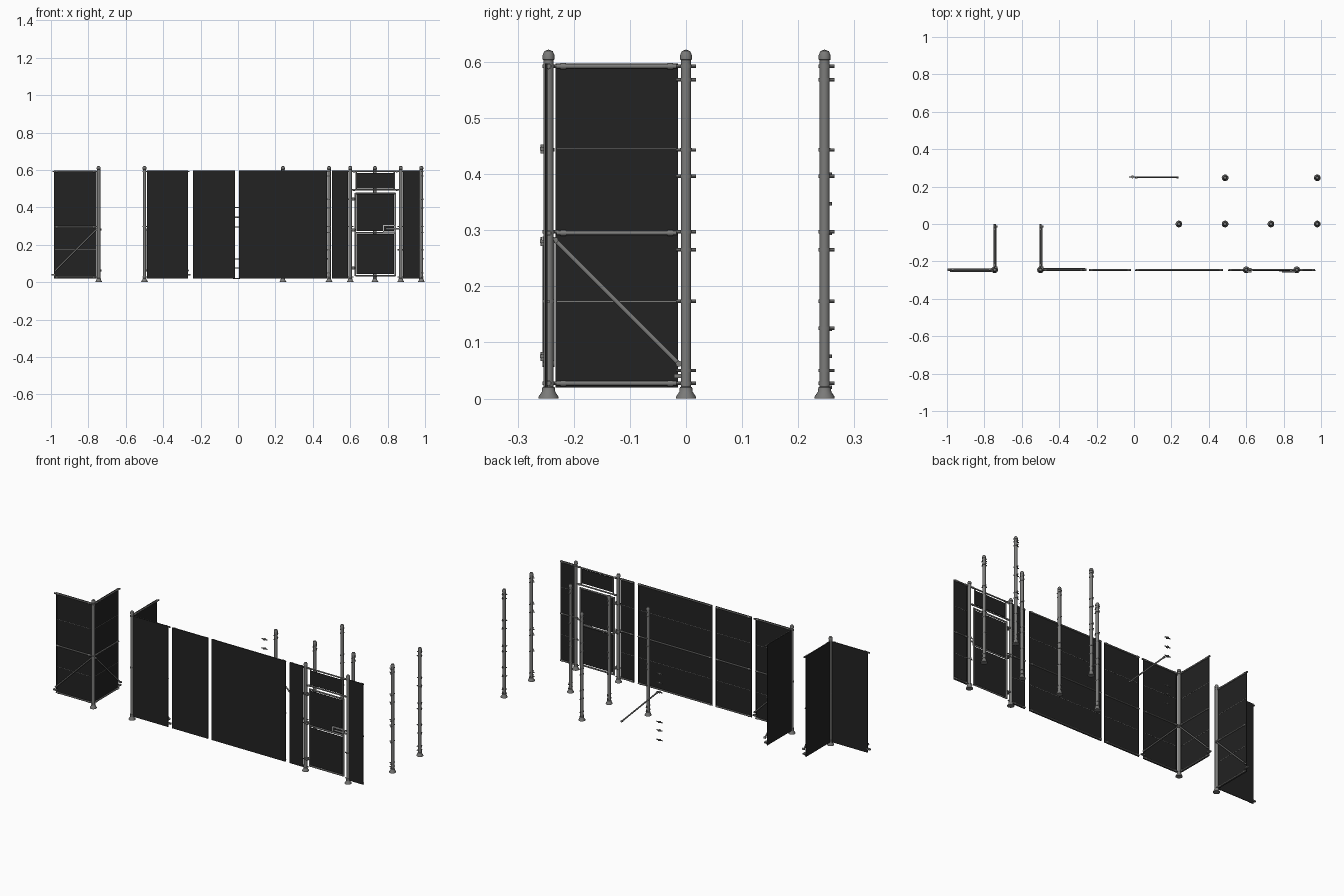
import bpy, bmesh, math
from mathutils import Matrix, Vector

if "Cube" in bpy.data.objects:
    bpy.data.objects.remove(bpy.data.objects["Cube"])


def material(name, c):
    m = bpy.data.materials.new(name)
    m.use_nodes = True
    m.diffuse_color = (*c, 1)
    m.node_tree.nodes["Principled BSDF"].inputs["Base Color"].default_value = (*c, 1)
    return m


MATS = [material("grey metal", (0.2, 0.2, 0.195)),
        material("dark cladding", (0.016, 0.016, 0.016)),
        material("pale steel", (0.5, 0.5, 0.5))]
METAL, DARK, PALE = range(3)


def paint(geom, mat):
    for f in {f for v in geom for f in v.link_faces}:
        f.material_index = mat


def box(bm, centre, size, mat=METAL):
    m = Matrix.Translation(centre) @ Matrix.Diagonal((*size, 1))
    paint(bmesh.ops.create_cube(bm, size=1, matrix=m)["verts"], mat)


def tube(bm, a, b, r, mat=METAL, sides=12):
    a, b = Vector(a), Vector(b)
    d = b - a
    m = Matrix.Translation((a + b) / 2) @ d.to_track_quat("Z", "Y").to_matrix().to_4x4()
    paint(bmesh.ops.create_cone(bm, cap_ends=True, segments=sides, radius1=r, radius2=r,
                                depth=d.length, matrix=m)["verts"], mat)


def finish(bm, name, loc=(0, 0, 0), angle=0):
    me = bpy.data.meshes.new(name)
    bmesh.ops.recalc_face_normals(bm, faces=bm.faces)
    bm.to_mesh(me)
    bm.free()
    ob = bpy.data.objects.new(name, me)
    for m in MATS:
        me.materials.append(m)
    bpy.context.collection.objects.link(ob)
    ob.location = loc
    ob.rotation_euler.z = math.radians(angle)
    bpy.ops.object.select_all(action="DESELECT")
    ob.select_set(True)
    bpy.context.view_layer.objects.active = ob
    bpy.ops.object.shade_smooth_by_angle(angle=math.radians(40))
    return ob


def clamp(bm, z, angles, r=0.0105):
    # collar with a tab towards each given direction
    tube(bm, (0, 0, z - 0.003), (0, 0, z + 0.003), r, sides=16)
    for a in angles:
        d = Vector((math.cos(math.radians(a)), math.sin(math.radians(a)), 0))
        c = Vector((0, 0, z))
        tube(bm, c + d * 0.007, c + d * 0.018, 0.003, sides=8)


CLAMP_Z = (0.027, 0.05, 0.125, 0.173, 0.265, 0.297, 0.396, 0.443, 0.568, 0.592)
POST_PROFILE = ((0.018, 0), (0.018, 0.003), (0.012, 0.012), (0.011, 0.02), (0.009, 0.021),
                (0.009, 0.603), (0.0105, 0.604), (0.0105, 0.612), (0.0075, 0.619), (0, 0.622))


def post(name, x, y, angles, levels=CLAMP_Z):
    bm = bmesh.new()
    vs = [bm.verts.new((r, 0, z)) for r, z in POST_PROFILE]
    es = [bm.edges.new(p) for p in zip(vs, vs[1:])]
    bmesh.ops.spin(bm, geom=vs + es, axis=(0, 0, 1), cent=(0, 0, 0), steps=20, angle=math.tau)
    bmesh.ops.remove_doubles(bm, verts=bm.verts, dist=0.0001)
    bmesh.ops.holes_fill(bm, edges=[e for e in bm.edges if e.is_boundary])
    for z in levels:
        clamp(bm, z, angles)
    finish(bm, name, (x, y, 0))


def rail(bm, a, b, z):
    tube(bm, (a, 0, z), (b, 0, z), 0.004)
    for u in (a + 0.012, b - 0.012):
        tube(bm, (u - 0.005, 0, z), (u + 0.005, 0, z), 0.0055)


def brace(bm, y):
    tube(bm, (0.012, y, 0.282), (0.232, y, 0.062), 0.004)
    for u, z in ((0.012, 0.282), (0.232, 0.062)):
        tube(bm, (u, y - 0.008, z), (u, y + 0.004, z), 0.0055)


def panel(name, loc, angle, start, end, side, braced=False):
    # cladding sheet on three rails; side says which face carries the rails
    bm = bmesh.new()
    mid, width = (start + end) / 2, end - start
    box(bm, (mid, -0.005 * side, 0.3085), (width, 0.002, 0.577), DARK)
    for u in (start, end):
        box(bm, (u, -0.004 * side, 0.3085), (0.003, 0.004, 0.577), DARK)
    for z in (0.027, 0.295, 0.592):
        rail(bm, start, end, z)
    for z in (0.173, 0.445):
        box(bm, (mid, -0.0038 * side, z), (width, 0.001, 0.0015))
    if braced:
        brace(bm, 0.007 * side)
        box(bm, (end + 0.006, 0, 0.04), (0.022, 0.012, 0.007))
        box(bm, (end + 0.006, 0, 0.592), (0.012, 0.008, 0.006))
    finish(bm, name, loc, angle)


WALL = -0.245

# corner sections
panel("corner_panel_right_front", (-0.745, WALL, 0), 180, 0.014, 0.236, 1, True)
panel("corner_panel_right_side", (-0.745, WALL, 0), 90, 0.014, 0.229, -1, True)
panel("corner_panel_centre_front", (-0.5, WALL, 0), 0, 0.014, 0.23, 1, True)
panel("corner_panel_centre_side", (-0.5, WALL, 0), 90, 0.014, 0.229, -1, True)

# straight wall sections
panel("narrow_wall_panel", (0, WALL, 0), 0, -0.24, -0.017, 1)
panel("wide_wall_panel", (0, WALL, 0), 0, 0.008, 0.475, 1)
panel("gate_side_panel_right", (0, WALL, 0), 0, 0.505, 0.587, 1)
panel("gate_side_panel_left", (0, WALL, 0), 0, 0.883, 0.968, 1)

# posts, fitted and free standing
FEW = (0.027, 0.297, 0.592)
post("corner_post_right", -0.745, WALL, (90, 180), FEW)
post("corner_post_centre", -0.5, WALL, (0, 90), FEW)
post("gate_post_right", 0.6, WALL, (0, 180), FEW + (0.443,))
post("gate_post_left", 0.87, WALL, (0, 180), FEW + (0.173,))
for i, x in enumerate((0.24, 0.487, 0.732, 0.98)):
    post(f"line_post_{i + 1}", x, 0, (90, 270, 180) if i == 3 else (90, 270),
         [z for z in CLAMP_Z if z != 0.125])
post("end_post_right", 0.487, 0.247, (90,))
post("end_post_left", 0.98, 0.247, (90, 180))

# fixed gate frame with the sheet over the door
bm = bmesh.new()
for z in (0.592, 0.493):
    rail(bm, 0.609, 0.861, z)
box(bm, (0.734, -0.004, 0.543), (0.2, 0.002, 0.082), DARK)
for x in (0.632, 0.836):
    tube(bm, (x, 0, 0.493), (x, 0, 0.592), 0.004)
finish(bm, "gate_header", (0, WALL, 0))

# swinging gate leaf
bm = bmesh.new()
for x in (0.627, 0.841):
    tube(bm, (x, 0, 0.032), (x, 0, 0.477), 0.005)
for z in (0.035, 0.265, 0.474):
    tube(bm, (0.627, 0, z), (0.841, 0, z), 0.0045)
for z, h in ((0.15, 0.215), (0.37, 0.195)):
    box(bm, (0.734, -0.003, z), (0.2, 0.002, h), DARK)
finish(bm, "gate_leaf", (0, WALL, 0))

# hinges
bm = bmesh.new()
for z in (0.075, 0.28, 0.445):
    box(bm, (0.613, -0.003, z), (0.03, 0.024, 0.006))
    tube(bm, (0.616, -0.008, z - 0.008), (0.616, -0.008, z + 0.008), 0.006)
finish(bm, "gate_hinges", (0, WALL, 0))

# latch: an open frame with a sliding bolt
bm = bmesh.new()
for z in (0.268, 0.302):
    box(bm, (0.808, -0.006, z), (0.066, 0.006, 0.005), PALE)
for x in (0.777, 0.839):
    box(bm, (x, -0.006, 0.285), (0.005, 0.006, 0.034), PALE)
tube(bm, (0.79, -0.009, 0.285), (0.866, -0.009, 0.285), 0.004, PALE)
finish(bm, "gate_latch", (0, WALL, 0))

# spare brace and spare clamps
bm = bmesh.new()
brace(bm, 0)
finish(bm, "spare_brace", (0, 0.25, 0))
bm = bmesh.new()
for z in (0.02, 0.075, 0.123, 0.294, 0.347, 0.4):
    clamp(bm, z, (0, 180), 0.008)
finish(bm, "spare_clamps", (-0.008, 0.252, 0))
